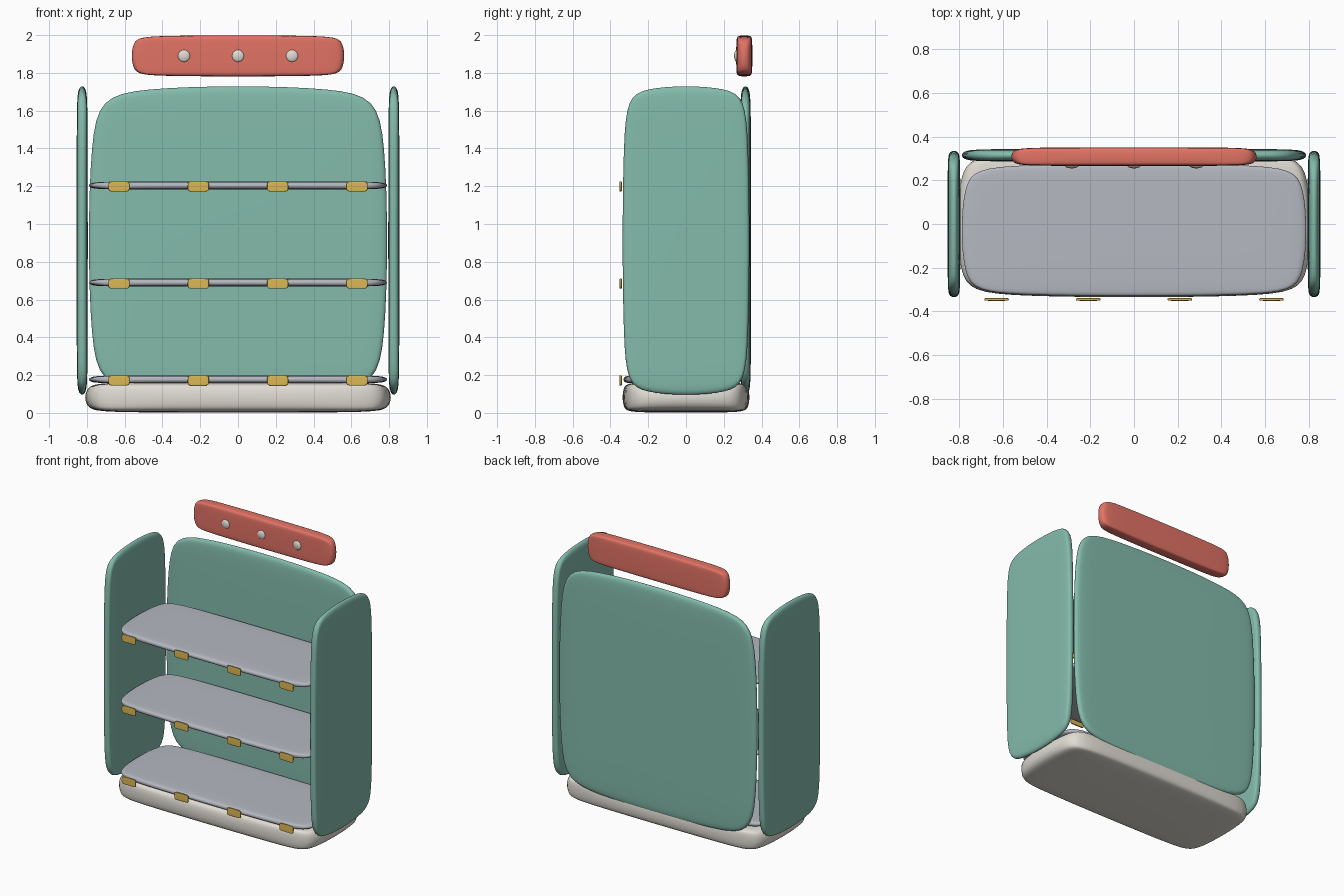
import bpy, bmesh

if "Cube" in bpy.data.objects:
    bpy.data.objects.remove(bpy.data.objects["Cube"])

def material(name, rgb):
    m = bpy.data.materials.new(name)
    m.diffuse_color = (*rgb, 1)
    m.use_nodes = True
    m.node_tree.nodes["Principled BSDF"].inputs["Base Color"].default_value = m.diffuse_color
    return m

TEAL = material("teal", (0.23, 0.50, 0.41))
CREAM = material("cream", (0.75, 0.72, 0.66))
STEEL = material("steel", (0.46, 0.48, 0.53))
CORAL = material("coral", (0.76, 0.17, 0.13))
YELLOW = material("yellow", (0.72, 0.48, 0.09))


def soft_box(name, x, y, z, mat, bevel=0.17, levels=3):
    """Chamfered cube, subdivided smooth and stretched to fill the x, y, z ranges."""
    bm = bmesh.new()
    bmesh.ops.create_cube(bm, size=2)
    bmesh.ops.bevel(bm, geom=bm.edges[:], offset=bevel, segments=1,
                    affect='EDGES', profile=0.5)
    me = bpy.data.meshes.new(name)
    for f in bm.faces:
        f.smooth = True
    bm.to_mesh(me)
    bm.free()
    me.materials.append(mat)
    ob = bpy.data.objects.new(name, me)
    bpy.context.collection.objects.link(ob)
    sub = ob.modifiers.new("smooth", 'SUBSURF')
    sub.levels = sub.render_levels = levels
    bpy.context.view_layer.update()
    ob.dimensions = [b - a for a, b in (x, y, z)]
    ob.location = [(a + b) / 2 for a, b in (x, y, z)]
    return ob


# base plinth, back panel and the two side panels
soft_box("base", (-0.82, 0.82), (-0.34, 0.34), (0, 0.165), CREAM)
soft_box("back_panel", (-0.80, 0.80), (0.285, 0.345), (0.085, 1.74), TEAL)
soft_box("side_left", (-0.855, -0.795), (-0.34, 0.34), (0.085, 1.74), TEAL)
soft_box("side_right", (0.795, 0.855), (-0.34, 0.34), (0.085, 1.74), TEAL)

# shelves with a row of price tags along each front edge
for i, zc in enumerate((0.177, 0.69, 1.204)):
    soft_box(f"shelf_{i}", (-0.80, 0.80), (-0.335, 0.28), (zc - 0.022, zc + 0.022), STEEL)
    for j in range(4):
        xc = -0.63 + 0.42 * j
        soft_box(f"price_tag_{i}_{j}", (xc - 0.057, xc + 0.057), (-0.352, -0.339),
                 (zc - 0.033, zc + 0.022), YELLOW, levels=2)

# floating header board with three round studs
soft_box("header_board", (-0.57, 0.57), (0.265, 0.352), (1.78, 2.0), CORAL)
for j in range(3):
    bpy.ops.mesh.primitive_uv_sphere_add(segments=24, ring_count=12, radius=1,
                                         location=(-0.286 + 0.286 * j, 0.268, 1.89))
    stud = bpy.context.object
    stud.name = f"header_stud_{j}"
    stud.scale = (0.032, 0.013, 0.032)
    stud.data.materials.append(CREAM)
    bpy.ops.object.shade_smooth()
